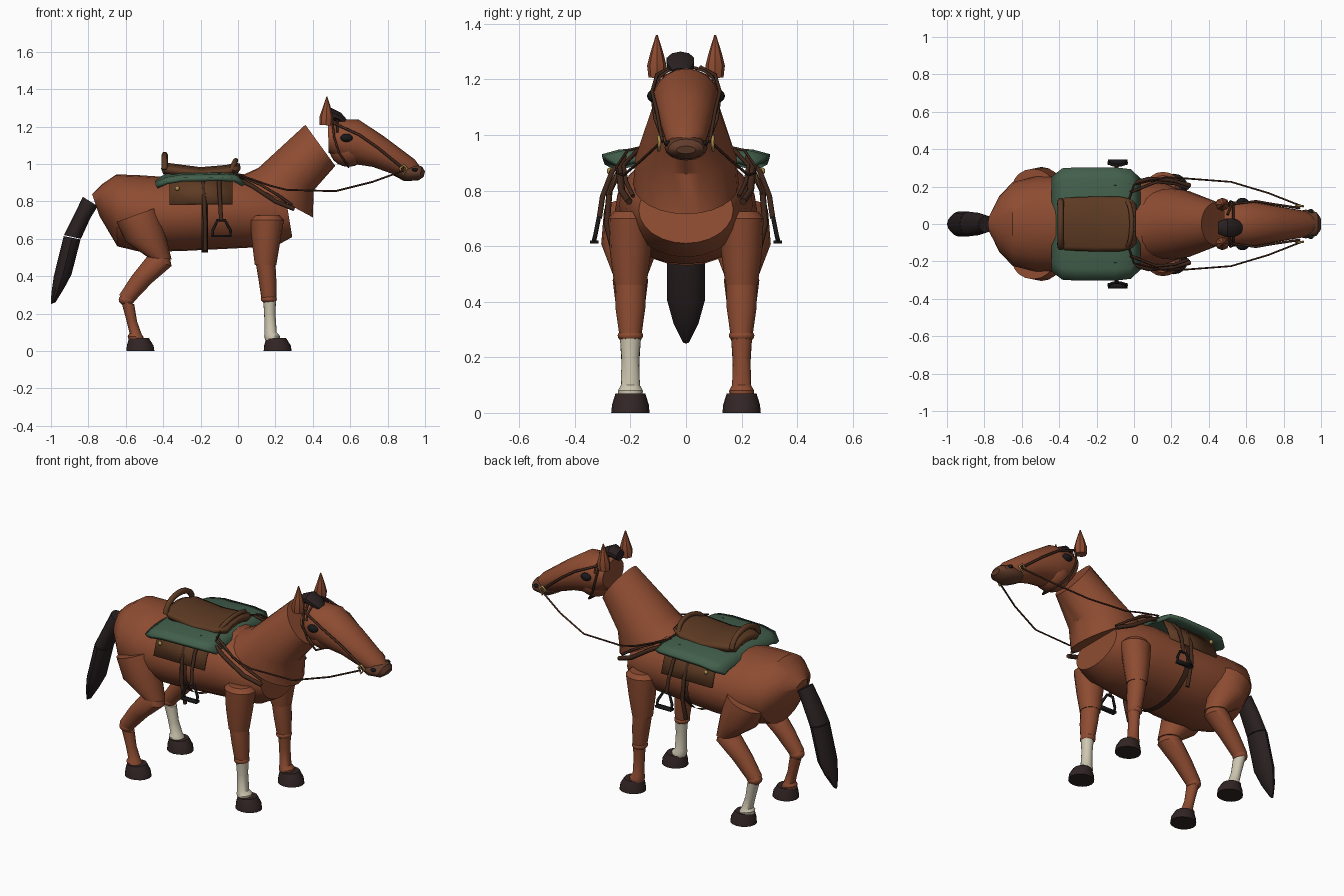
import bpy, bmesh, math
from mathutils import Vector

cube = bpy.data.objects.get("Cube")
if cube:
    bpy.data.objects.remove(cube)


def material(name, r, g, b):
    m = bpy.data.materials.new(name)
    m.use_nodes = True
    m.diffuse_color = (r, g, b, 1)
    bsdf = next(n for n in m.node_tree.nodes if n.type == 'BSDF_PRINCIPLED')
    bsdf.inputs["Base Color"].default_value = (r, g, b, 1)
    bsdf.inputs["Roughness"].default_value = .8
    return m


chestnut = material("chestnut coat", .27, .072, .031)
muzzle_brown = material("muzzle brown", .12, .045, .024)
cream = material("cream sock", .62, .57, .44)
dark_hair = material("dark hair", .022, .014, .015)
hoof_dark = material("hoof dark", .032, .019, .018)
saddle_brown = material("saddle leather", .11, .043, .017)
strap_brown = material("strap leather", .055, .022, .012)
green = material("blanket green", .055, .115, .072)
black = material("black metal", .01, .009, .01)
brass = material("brass", .42, .28, .08)


def add_mesh(name, bm, mat):
    bmesh.ops.recalc_face_normals(bm, faces=bm.faces)
    mesh = bpy.data.meshes.new(name)
    bm.to_mesh(mesh)
    bm.free()
    mesh.materials.append(mat)
    ob = bpy.data.objects.new(name, mesh)
    bpy.context.collection.objects.link(ob)
    return ob


def loft(name, mat, sections, y=0, sides=16, caps=True):
    """Elliptic rings, each given by two side-profile points and a half width."""
    bm = bmesh.new()
    rings = []
    for x1, z1, x2, z2, w in sections:
        a, b = Vector((x1, y, z1)), Vector((x2, y, z2))
        mid, up, out = (a + b) / 2, (a - b) / 2, Vector((0, w, 0))
        angles = [math.tau * i / sides for i in range(sides)]
        rings.append([bm.verts.new(mid + up * math.cos(t) + out * math.sin(t)) for t in angles])
    for r, s in zip(rings, rings[1:]):
        for i in range(sides):
            j = (i + 1) % sides
            bm.faces.new((r[i], r[j], s[j], s[i]))
    if caps:
        bm.faces.new(rings[0])
        bm.faces.new(rings[-1])
    return add_mesh(name, bm, mat)


def ball(name, mat, centre, radii):
    bm = bmesh.new()
    bmesh.ops.create_uvsphere(bm, u_segments=16, v_segments=10, radius=1)
    bmesh.ops.scale(bm, vec=radii, verts=bm.verts)
    bmesh.ops.translate(bm, vec=centre, verts=bm.verts)
    return add_mesh(name, bm, mat)


def tube(name, mat, points, radius, closed=False):
    cu = bpy.data.curves.new(name, 'CURVE')
    cu.dimensions = '3D'
    cu.bevel_depth = radius
    cu.bevel_resolution = 1
    cu.use_fill_caps = True
    sp = cu.splines.new('POLY')
    sp.points.add(len(points) - 1)
    for p, co in zip(sp.points, points):
        p.co = (*co, 1)
    sp.use_cyclic_u = closed
    cu.materials.append(mat)
    ob = bpy.data.objects.new(name, cu)
    bpy.context.collection.objects.link(ob)
    return ob


def sheet(name, mat, us, vs, place, thickness):
    bm = bmesh.new()
    grid = [[bm.verts.new(place(u, v)) for v in vs] for u in us]
    for r, s in zip(grid, grid[1:]):
        for i in range(len(vs) - 1):
            bm.faces.new((r[i], r[i + 1], s[i + 1], s[i]))
    ob = add_mesh(name, bm, mat)
    solid = ob.modifiers.new("thickness", 'SOLIDIFY')
    solid.thickness = thickness
    solid.offset = 0
    return ob


# Barrel, neck and head
loft("body", chestnut, [
    (-.78, .84, -.74, .72, .06), (-.73, .89, -.71, .67, .15), (-.65, .945, -.645, .56, .225),
    (-.52, .94, -.52, .53, .255), (-.3, .925, -.3, .535, .255), (0, .95, 0, .55, .24),
    (.14, .93, .2, .56, .215), (.25, .85, .29, .61, .17)], sides=24)
loft("neck", chestnut, [
    (0, .93, .40, .715, .19), (.11, .98, .405, .86, .182), (.36, 1.21, .52, .99, .115)], sides=24)
loft("head", chestnut, [
    (.48, 1.225, .485, 1.06, .10), (.54, 1.24, .54, 1.02, .12), (.645, 1.238, .62, 1.0, .12),
    (.785, 1.145, .72, .985, .098), (.945, 1.025, .86, .935, .072), (.985, .97, .96, .94, .03)], sides=20)
ball("cheek", chestnut, (.59, 0, 1.075), (.1, .105, .09))
loft("muzzle", muzzle_brown, [
    (.885, .985, .83, .94, .066), (.95, 1.0, .89, .908, .077),
    (.985, .985, .965, .913, .064), (1.0, .96, .993, .932, .035)])

# Tail in two locks, and forelock
loft("tail_upper", dark_hair, [
    (-.83, .825, -.75, .775, .045), (-.875, .73, -.79, .71, .06), (-.93, .62, -.84, .6, .066)])
loft("tail_lower", dark_hair, [
    (-.932, .615, -.842, .597, .068), (-.985, .4, -.89, .41, .068),
    (-.998, .31, -.93, .335, .045), (-1.0, .25, -.975, .262, .012)], sides=12)
loft("forelock", dark_hair, [
    (.45, 1.28, .45, 1.22, .035), (.5, 1.3, .49, 1.235, .052),
    (.55, 1.275, .53, 1.225, .05), (.58, 1.24, .56, 1.215, .03)], y=-.02, sides=10)


def hoof(name, x, y):
    loft(name, hoof_dark, [(x + .075, 0, x - .075, 0, .069), (x + .07, .03, x - .072, .03, .066),
                           (x + .045, .07, x - .062, .068, .054)], y)


# Legs, ears, eyes and tack on both sides
for side, label in ((1, "left"), (-1, "right")):
    leg_y = .2 * side
    front_sock = cream if side < 0 else chestnut
    hind_sock = cream if side > 0 else chestnut

    loft(f"front_upper_leg_{label}", chestnut, [
        (.22, .725, .09, .725, .06), (.245, .70, .065, .70, .079),
        (.225, .58, .075, .58, .074), (.205, .46, .09, .46, .058)], leg_y)
    loft(f"front_forearm_{label}", chestnut, [
        (.2, .47, .095, .47, .056), (.205, .38, .11, .38, .054), (.205, .28, .125, .28, .04)], leg_y)
    ball(f"knee_{label}", chestnut, (.165, leg_y, .278), (.043, .046, .025))
    loft(f"front_cannon_{label}", front_sock, [
        (.203, .268, .135, .268, .038), (.2, .2, .14, .2, .032), (.207, .1, .142, .1, .034),
        (.225, .08, .14, .08, .045), (.225, .06, .145, .06, .043)], leg_y)
    hoof(f"front_hoof_{label}", .212, leg_y)

    loft(f"thigh_{label}", chestnut, [
        (-.43, .77, -.65, .69, .095), (-.39, .63, -.60, .585, .105), (-.355, .49, -.48, .5, .062)], leg_y)
    loft(f"gaskin_{label}", chestnut, [
        (-.365, .5, -.47, .52, .05), (-.355, .455, -.49, .5, .064),
        (-.46, .365, -.57, .4, .052), (-.56, .26, -.635, .3, .04)], leg_y)
    ball(f"hock_{label}", chestnut, (-.595, leg_y, .275), (.043, .042, .032))
    loft(f"hind_cannon_{label}", hind_sock, [
        (-.555, .25, -.625, .268, .037), (-.54, .16, -.597, .165, .031), (-.515, .09, -.58, .095, .034),
        (-.505, .075, -.59, .08, .044), (-.5, .055, -.585, .06, .042)], leg_y)
    hoof(f"hind_hoof_{label}", -.522, leg_y)

    loft(f"ear_{label}", chestnut, [
        (.505, 1.205, .435, 1.21, .03), (.51, 1.25, .435, 1.25, .035),
        (.497, 1.3, .452, 1.3, .022), (.478, 1.36, .472, 1.36, .003)], .105 * side, sides=8)
    ball(f"eye_{label}", black, (.58, .118 * side, 1.14), (.033, .022, .022))
    ball(f"nostril_{label}", black, (.945, .068 * side, .97), (.016, .012, .01))

    def strap(name, mat, points, radius, closed=False):
        tube(f"{name}_{label}", mat, [(x, y * side, z) for x, y, z in points], radius, closed)

    # Bridle and reins
    strap("cheek_strap", strap_brown, [
        (.5, .05, 1.245), (.52, .105, 1.215), (.65, .122, 1.155), (.75, .105, 1.085), (.885, .085, .975)], .007)
    strap("throat_strap", strap_brown, [
        (.505, .095, 1.225), (.515, .122, 1.14), (.54, .112, 1.06), (.58, .09, 1.0), (.59, 0, .985)], .006)
    strap("bit_ring", brass, [
        (.865, .095, .975), (.885, .098, .995), (.905, .095, .975), (.885, .098, .945)], .006, True)
    strap("rein", strap_brown, [
        (-.03, .12, .965), (.0, .21, .945), (.17, .25, .885), (.26, .245, .862),
        (.52, .225, .855), (.72, .165, .905), (.885, .1, .965)], .005)
    # Breast straps, stirrup leathers and side panels
    strap("breast_strap", strap_brown, [
        (-.03, .21, .935), (.08, .24, .88), (.2, .232, .80), (.3, .205, .76)], .013)
    strap("breast_strap_upper", strap_brown, [
        (-.02, .17, .95), (.12, .225, .89), (.22, .215, .83), (.29, .19, .78)], .008)
    strap("stirrup_leather", strap_brown, [
        (-.1, .2, .945), (-.1, .265, .87), (-.095, .3, .78), (-.09, .312, .70)], .011)
    strap("girth_strap", strap_brown, [
        (-.19, .21, .93), (-.18, .275, .8), (-.175, .285, .68), (-.175, .25, .54)], .012)
    strap("stirrup", black, [
        (-.11, .314, .70), (-.07, .314, .70), (-.04, .325, .645),
        (-.04, .332, .615), (-.135, .332, .615), (-.135, .325, .645)], .008, True)
    sheet(f"stirrup_tread_{label}", black, (-.14, -.035), (.315, .345),
          lambda x, y: (x, y * side, .615), .012)
    sheet(f"side_panel_{label}", saddle_brown, (-.365, -.2, -.03), (0, .5, 1),
          lambda x, t: (x, (.215 + .06 * t ** .7) * side, .925 - .14 * t), .01)
    ball(f"panel_stud_{label}", brass, (-.325, .275 * side, .87), (.012, .01, .012))

# Girth around the barrel
loft("girth", strap_brown, [(-.195, .93, -.195, .527, .26), (-.16, .93, -.16, .527, .26)],
     sides=24, caps=False)

# Saddle blanket: edges rounded in plan, drooping at both ends
outline = {-.435: (.25, .89), -.38: (.295, .915), -.3: (.3, .928),
           -.1: (.3, .932), -.02: (.29, .928), .03: (.24, .9)}
sheet("saddle_blanket", green, outline, (-1, -.8, -.5, 0, .5, .8, 1),
      lambda x, v: (x, v * outline[x][0], outline[x][1] + .022 * (1 - abs(v)) - .012 * (v * v > .9)), .022)

# Saddle seat with raised ends
seat_profile = {-.405: (.985, .105), -.37: (.988, .135), -.2: (.966, .142),
                -.06: (.978, .14), -.015: (.99, .125), .005: (.985, .1)}
sheet("saddle_seat", saddle_brown, seat_profile, (-1, -.85, -.5, 0, .5, .85, 1),
      lambda x, v: (x, v * seat_profile[x][1], seat_profile[x][0] - .025 * v * v), .035)
arch = [math.pi * i / 10 for i in range(11)]
tube("cantle_roll", saddle_brown,
     [(-.392, .125 * math.cos(t), .97 + .08 * math.sin(t)) for t in arch], .017)
tube("pommel_roll", saddle_brown,
     [(-.04 + .028 * math.sin(t), .12 * math.cos(t), .96 + .06 * math.sin(t)) for t in arch], .014)
tube("brow_band", strap_brown, [(.53, .11 * math.cos(t), 1.17 + .075 * math.sin(t)) for t in arch], .006)

# Smooth shading with sharp edges kept
bpy.ops.object.select_all(action='DESELECT')
for ob in bpy.context.collection.objects:
    if ob.type == 'MESH':
        ob.select_set(True)
        bpy.context.view_layer.objects.active = ob
bpy.ops.object.shade_smooth_by_angle(angle=math.radians(35))
